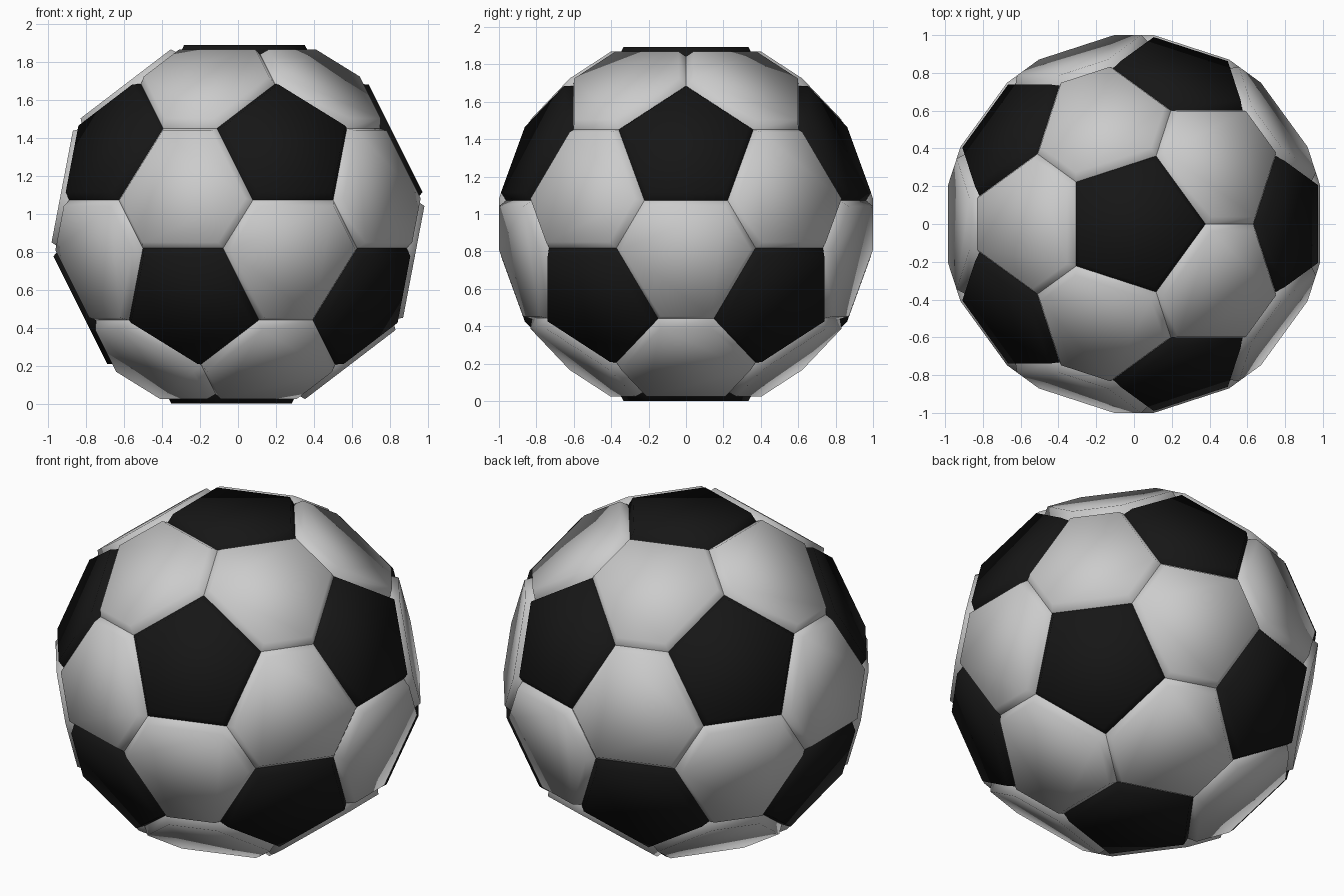
import bpy, bmesh, math
from itertools import combinations
from mathutils import Vector

if "Cube" in bpy.data.objects:
    bpy.data.objects.remove(bpy.data.objects["Cube"])

R = 1.13          # radius of the underlying icosahedron
CUT = 0.445       # pentagon edge length (corner cut)
RAISE = 0.05      # panel thickness above the base surface
INSET = 0.022     # how far the panel tops shrink inwards
CENTRE = Vector((0, 0, 0.946))

# Icosahedron corners: two poles and two staggered rings
def ring(z, start):
    r = R * 2 / math.sqrt(5)
    return [Vector((r * math.cos(math.radians(start + 72 * k)),
                    r * math.sin(math.radians(start + 72 * k)), z)) for k in range(5)]

h = R / math.sqrt(5)
corners = [Vector((0, 0, R)), Vector((0, 0, -R))] + ring(h, 0) + ring(-h, 36)
EDGE = (corners[0] - corners[2]).length

def adjacent(a, b):
    return abs((a - b).length - EDGE) < 0.01

def cut_point(a, b):
    return a + (b - a).normalized() * CUT

def ordered(points):
    """Sort points counter-clockwise as seen from outside the ball."""
    c = sum(points, Vector()) / len(points)
    n = c.normalized()
    u = (points[0] - c).normalized()
    v = n.cross(u)
    return sorted(points, key=lambda p: math.atan2((p - c).dot(v), (p - c).dot(u)))

def add_panel(bm, points):
    """Raised plate with sloping sides on a flat polygon."""
    base = ordered(points)
    n = len(base)
    c = sum(base, Vector()) / n
    out = c.normalized()
    apothem = ((base[0] + base[1]) / 2 - c).length
    top = []
    for i, p in enumerate(base):
        a = (base[i - 1] - p).normalized()
        b = (base[(i + 1) % n] - p).normalized()
        shift = (a + b) * (INSET / a.cross(b).length)
        top.append(p + shift + out * RAISE)
    lo = [bm.verts.new(p + CENTRE) for p in base]
    hi = [bm.verts.new(p + CENTRE) for p in top]
    bm.faces.new(hi)
    for i in range(n):
        j = (i + 1) % n
        bm.faces.new((lo[i], lo[j], hi[j], hi[i]))

def make_object(name, panels, colour=None):
    bm = bmesh.new()
    for p in panels:
        add_panel(bm, p)
    for f in bm.faces:
        f.smooth = True
    mesh = bpy.data.meshes.new(name)
    bm.to_mesh(mesh)
    bm.free()
    ob = bpy.data.objects.new(name, mesh)
    bpy.context.collection.objects.link(ob)
    if colour:
        mat = bpy.data.materials.new(name + "_colour")
        mat.diffuse_color = colour
        mat.use_nodes = True
        mat.node_tree.nodes["Principled BSDF"].inputs["Base Color"].default_value = mat.diffuse_color
        mesh.materials.append(mat)
    return ob

# Black pentagons: one at each icosahedron corner
pentagons = [[cut_point(a, b) for b in corners if adjacent(a, b)] for a in corners]
make_object("black_pentagon_panels", pentagons, (0.008, 0.008, 0.008, 1))

# Pale hexagons: one on each icosahedron face
hexagons = [[cut_point(a, b) for a in tri for b in tri if a is not b]
            for tri in combinations(corners, 3)
            if all(adjacent(a, b) for a, b in combinations(tri, 2))]
make_object("pale_hexagon_panels", hexagons)
